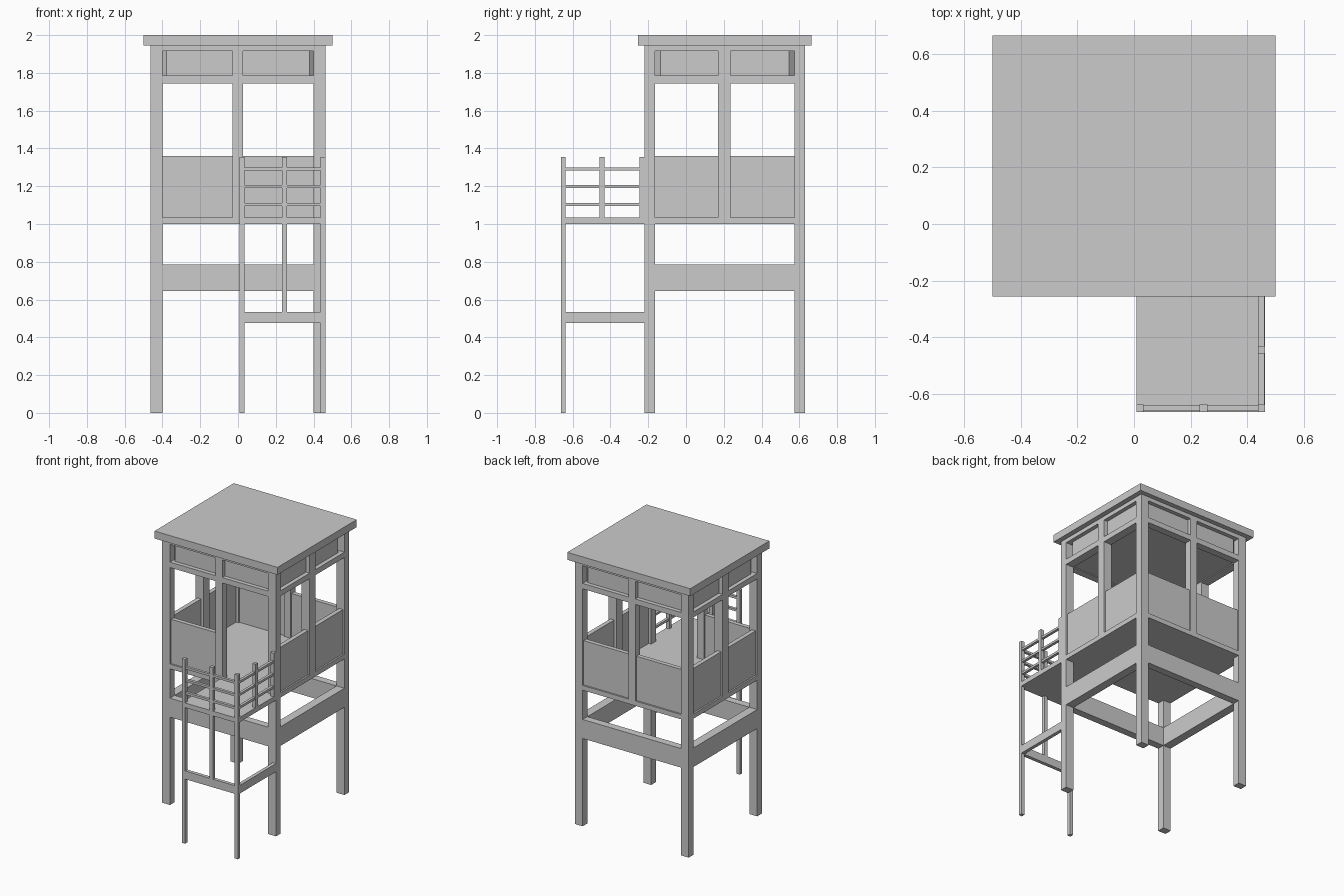
import bpy, bmesh

if "Cube" in bpy.data.objects:
    bpy.data.objects.remove(bpy.data.objects["Cube"])


def box(name, x0, x1, y0, y1, z0, z1):
    bm = bmesh.new()
    bmesh.ops.create_cube(bm, size=1)
    for v in bm.verts:
        v.co = (x1 if v.co.x > 0 else x0, y1 if v.co.y > 0 else y0, z1 if v.co.z > 0 else z0)
    return finish(name, bm)


def finish(name, bm):
    bmesh.ops.recalc_face_normals(bm, faces=bm.faces)
    me = bpy.data.meshes.new(name)
    bm.to_mesh(me)
    bm.free()
    ob = bpy.data.objects.new(name, me)
    bpy.context.collection.objects.link(ob)
    return ob


# Tower footprint: outer edges, post widths
X0, X1, Y0, Y1 = -0.463, 0.463, -0.22, 0.63
PX, PY = 0.064, 0.055
XS = [(X0, X0 + PX), (X1 - PX, X1)]
YS = [(Y0, Y0 + PY), (Y1 - PY, Y1)]
MX, MY = (-0.03, 0.026), (0.17, 0.236)


def ring(name, z0, z1):
    """Four beams between the corner posts."""
    for (a, b), side in zip(YS, ("front", "back")):
        box(f"{side}_{name}", XS[0][1], XS[1][0], a, b, z0, z1)
    for (a, b), side in zip(XS, ("left", "right")):
        box(f"{side}_{name}", a, b, YS[0][1], YS[1][0], z0, z1)


# Roof
box("roof", -0.5, 0.5, -0.255, 0.665, 1.945, 2.0)

# Corner posts and mid posts
for x in XS:
    for y in YS:
        box("corner_post", *x, *y, 0, 1.945)
for y in YS:
    box("middle_post", *MX, *y, 1.035, 1.945)
for x in XS:
    box("side_middle_post", *x, *MY, 1.035, 1.945)

# Horizontal frames
ring("lower_beam", 0.645, 0.785)
ring("window_head", 1.745, 1.785)
ring("eaves_beam", 1.915, 1.945)

# Cabin floor
box("cabin_floor", X0, X1, Y0, Y1, 1.0, 1.035)

# Waist-high wall panels; the front right bay is the doorway
IN, TH, ZP = 0.012, 0.032, (1.035, 1.36)
box("front_panel", XS[0][1], MX[0], Y0 + IN, Y0 + IN + TH, *ZP)
for a, b in ((XS[0][1], MX[0]), (MX[1], XS[1][0])):
    box("back_panel", a, b, Y1 - IN - TH, Y1 - IN, *ZP)
for a, b in ((YS[0][1], MY[0]), (MY[1], YS[1][0])):
    box("left_panel", X0 + IN, X0 + IN + TH, a, b, *ZP)
    box("right_panel", X1 - IN - TH, X1 - IN, a, b, *ZP)

# Ceiling block with chamfered corners, seen above the windows
block = box("ceiling_block", X0 + 0.03, X1 - 0.03, Y0 + 0.03, Y1 - 0.03, 1.752, 1.945)
bm = bmesh.new()
bm.from_mesh(block.data)
upright = [e for e in bm.edges if abs(e.verts[0].co.z - e.verts[1].co.z) > 0.1]
bmesh.ops.bevel(bm, geom=upright, offset=0.055, segments=1, affect='EDGES')
bm.to_mesh(block.data)
bm.free()

# Front landing
LX0, LX1, LY0, T = 0.008, 0.463, -0.663, 0.026
box("landing_floor", LX0, LX1, LY0, Y0, 1.0, 1.035)
box("landing_left_post", LX0, LX0 + T, LY0, LY0 + T, 0, 1.355)
box("landing_right_post", LX1 - T, LX1, LY0, LY0 + T, 0, 1.355)
box("landing_middle_post", 0.232, 0.26, LY0, LY0 + T, 0.535, 1.355)
box("side_rail_middle_post", LX1 - T, LX1, -0.457, -0.431, 1.035, 1.355)
box("side_rail_end_post", LX1 - T, LX1, Y0 - T, Y0, 1.035, 1.355)
box("landing_front_brace", LX0 + T, LX1 - T, LY0, LY0 + T, 0.475, 0.535)
box("landing_side_brace", LX1 - T, LX1, LY0 + T, Y0, 0.475, 0.535)

# Landing rails
for z0, z1 in ((1.095, 1.112), (1.19, 1.206), (1.282, 1.299)):
    box("front_rail", LX0 + T, LX1 - T, LY0 + 0.003, LY0 + T - 0.003, z0, z1)
    box("side_rail", LX1 - T + 0.003, LX1 - 0.003, LY0 + T, Y0 - T, z0, z1)
